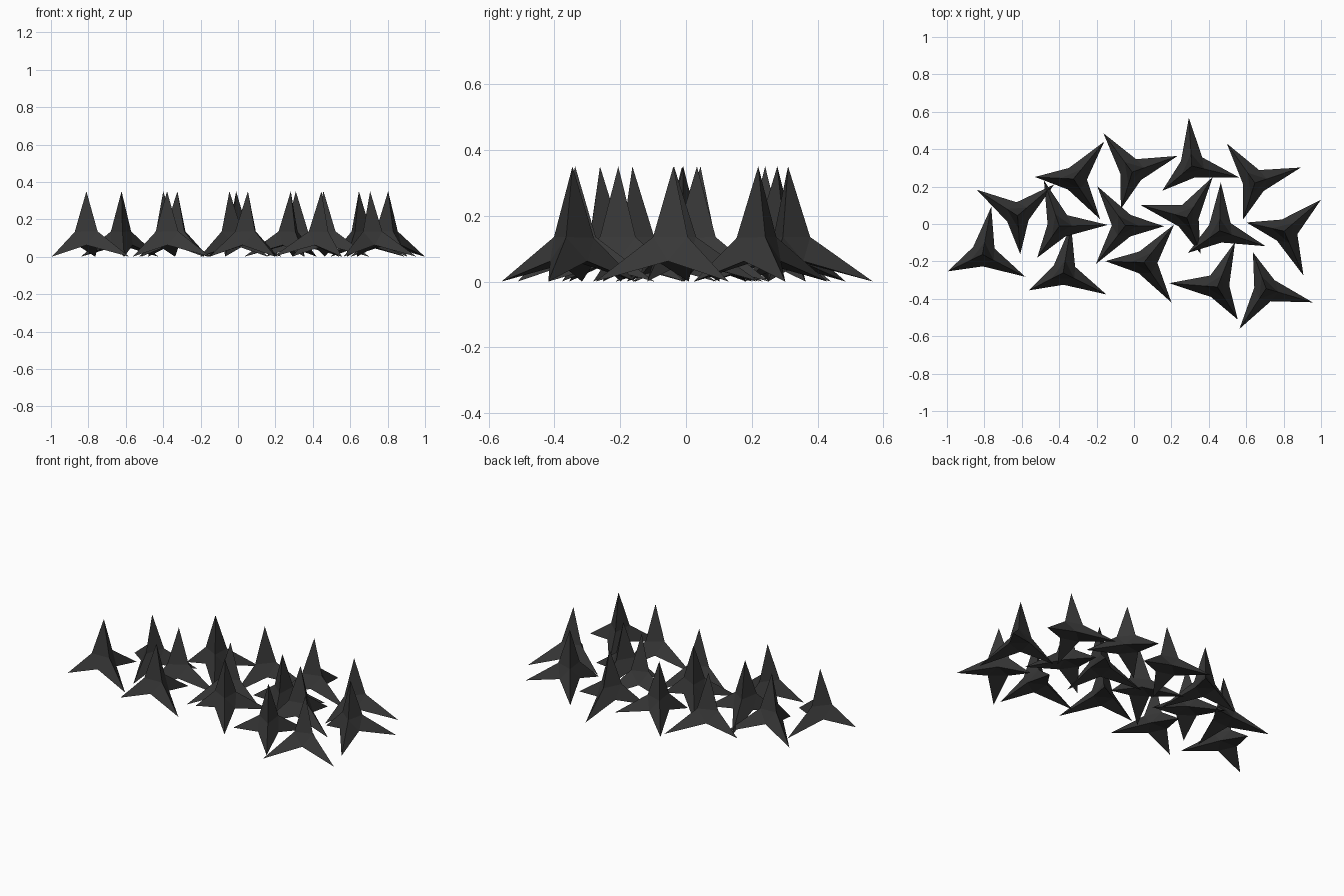
import bpy, bmesh
from math import cos, sin, radians
from mathutils import Vector
from itertools import combinations

if "Cube" in bpy.data.objects:
    bpy.data.objects.remove(bpy.data.objects["Cube"])

dark = bpy.data.materials.new("dark_iron")
dark.diffuse_color = (0.038, 0.038, 0.038, 1)
dark.use_nodes = True
dark.node_tree.nodes["Principled BSDF"].inputs["Base Color"].default_value = dark.diffuse_color

TIP_R, HEIGHT, CORE_Z, CORE_R, LEAN = 0.24, 0.35, 0.087, 0.083, 0.034
UNDERSIDE_Z = 0.062


def caltrop_mesh():
    """Four three-sided spikes on an octahedral core, slightly leaning to one leg."""
    core = Vector((LEAN, 0, CORE_Z))
    tips = [Vector((TIP_R * cos(radians(a)), TIP_R * sin(radians(a)), 0)) for a in (0, 120, 240)]
    tips.append(Vector((LEAN, 0, HEIGHT)))
    dirs = [(t - core).normalized() for t in tips]
    bm = bmesh.new()
    tip_v = [bm.verts.new(t) for t in tips]
    # core corners sit midway between each pair of spikes, underside arched
    mid = {}
    for i, j in combinations(range(4), 2):
        p = core + (dirs[i] + dirs[j]).normalized() * CORE_R
        p.z = max(p.z, UNDERSIDE_Z)
        mid[i, j] = mid[j, i] = bm.verts.new(p)
    for i in range(4):
        others = [j for j in range(4) if j != i]
        # spike sides
        for j, k in combinations(others, 2):
            bm.faces.new((tip_v[i], mid[i, j], mid[i, k]))
        # flat core face opposite the spike
        a, b, c = others
        bm.faces.new((mid[a, b], mid[b, c], mid[a, c]))
    bmesh.ops.recalc_face_normals(bm, faces=bm.faces)
    me = bpy.data.meshes.new("caltrop")
    bm.to_mesh(me)
    bm.free()
    me.materials.append(dark)
    return me


# scattered caltrops: x, y, turn in degrees
places = [
    (-0.78, -0.148, 206), (-0.625, 0.078, 274), (-0.29, 0.239, 177),
    (0.0, 0.31, 253), (0.335, 0.332, 220), (0.657, 0.252, 252),
    (-0.38, 0.016, 235), (-0.08, -0.008, -1), (0.27, 0.065, 291),
    (0.485, -0.017, 215), (0.836, -0.046, 167), (-0.349, -0.246, 207),
    (0.087, -0.207, 178), (0.428, -0.308, 302), (0.718, -0.377, 110),
]
mesh = caltrop_mesh()
for n, (x, y, turn) in enumerate(places, 1):
    ob = bpy.data.objects.new(f"caltrop_{n}", mesh)
    ob.location = (x, y, 0)
    ob.rotation_euler.z = radians(turn)
    bpy.context.collection.objects.link(ob)
